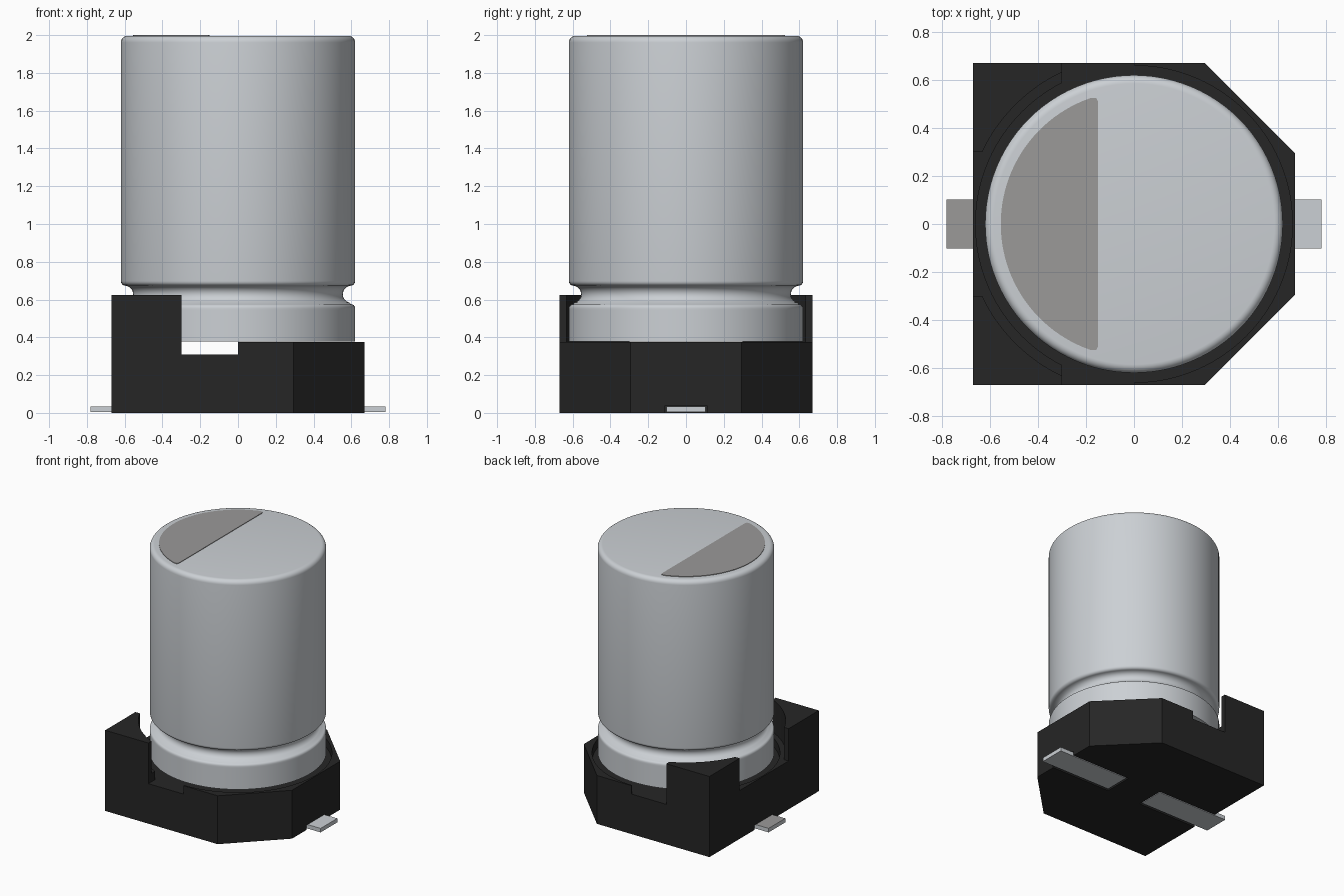
import bpy, bmesh
from math import sin, cos, pi, radians, atan2, sqrt

if "Cube" in bpy.data.objects:
    bpy.data.objects.remove(bpy.data.objects["Cube"], do_unlink=True)


def material(name, r, g, b):
    m = bpy.data.materials.new(name)
    m.use_nodes = True
    m.diffuse_color = (r, g, b, 1)
    bsdf = next(n for n in m.node_tree.nodes if n.type == 'BSDF_PRINCIPLED')
    bsdf.inputs["Base Color"].default_value = (r, g, b, 1)
    return m


ALUMINIUM = material("aluminium", 0.60, 0.63, 0.66)
PLASTIC = material("black plastic", 0.019, 0.019, 0.019)
GREY = material("marking grey", 0.325, 0.322, 0.318)


def finish(name, bm, *mats):
    bmesh.ops.recalc_face_normals(bm, faces=bm.faces)
    mesh = bpy.data.meshes.new(name)
    bm.to_mesh(mesh)
    bm.free()
    obj = bpy.data.objects.new(name, mesh)
    bpy.context.collection.objects.link(obj)
    for m in mats:
        mesh.materials.append(m)
    return obj


def prism(name, outline, z0, z1, *mats):
    bm = bmesh.new()
    face = bm.faces.new([bm.verts.new((x, y, z0)) for x, y in outline])
    ext = bmesh.ops.extrude_face_region(bm, geom=[face])["geom"]
    for v in ext:
        if isinstance(v, bmesh.types.BMVert):
            v.co.z = z1
    return finish(name, bm, *mats)


def box(name, x0, x1, y0, y1, z0, z1, *mats):
    return prism(name, [(x0, y0), (x1, y0), (x1, y1), (x0, y1)], z0, z1, *mats)


def arc(radius, a0, a1, n, cx=0, cy=0):
    steps = [a0 + (a1 - a0) * i / n for i in range(n + 1)]
    return [(cx + radius * cos(a), cy + radius * sin(a)) for a in steps]


def cut(obj, cutters):
    for c in cutters:
        c.hide_render = True
        mod = obj.modifiers.new("cut", 'BOOLEAN')
        mod.operation, mod.solver, mod.object = 'DIFFERENCE', 'EXACT', c
    deps = bpy.context.evaluated_depsgraph_get()
    mesh = bpy.data.meshes.new_from_object(obj.evaluated_get(deps))
    obj.modifiers.clear()
    obj.data = mesh
    for c in cutters:
        bpy.data.objects.remove(c, do_unlink=True)


def smooth(obj):
    bpy.ops.object.select_all(action='DESELECT')
    obj.select_set(True)
    bpy.context.view_layer.objects.active = obj
    bpy.ops.object.shade_smooth_by_angle(angle=radians(35))


# Plastic base: square with two chamfered corners
H, C = 0.67, 0.295          # half width, chamfer start
RIM, FLOOR = 0.375, 0.31    # rim height, recess floor height
base = prism("base", [(-H, -H), (C, -H), (H, -C), (H, C), (C, H), (-H, H)], 0, RIM, PLASTIC)
cutters = [
    prism("recess_cutter", arc(0.66, 0, 2 * pi, 96)[:-1], FLOOR, 1),
    box("vent_cutter", -0.3, 0, -1, 1, FLOOR, 1),
    box("left_slot_cutter", 0.15, 1, -0.115, 0.115, -1, 0.036),
    box("right_slot_cutter", -1, -0.15, -0.115, 0.115, -1, 0.036),
]
cut(base, cutters)
smooth(base)

# Corner posts with a hollow inner face
edge = sqrt(0.70 ** 2 - 0.3 ** 2)
start = atan2(0.3, -edge)
end = atan2(edge, -0.3)
quarter = [(-0.3, H), (-H, H), (-H, 0.3)] + arc(0.70, start, end, 16)
for name, side in (("back_post", 1), ("front_post", -1)):
    smooth(prism(name, [(x, y * side) for x, y in quarter], RIM, 0.625, PLASTIC))

# Flat leads; the marked one has a grey upper face
for name, side in (("left_lead", 1), ("right_lead", -1)):
    x0, x1 = sorted((0.16 * side, 0.78 * side))
    lead = box(name, x0, x1, -0.102, 0.102, 0.004, 0.035, ALUMINIUM, GREY)
    for f in lead.data.polygons:
        f.material_index = int(side < 0 and f.normal.z > 0.5)

# Can: lathed profile with rolled groove and rounded top edge
R, TOP = 0.62, 1.996
profile = [(0, 0.378), (R, 0.378), (R, 0.545)]
profile += arc(0.02, 0, pi / 2, 4, R - 0.02, 0.555)
profile += arc(0.045, 1.5 * pi, 0.5 * pi, 12, 0.6, 0.628)[1:-1]
profile += arc(0.025, -pi / 2, 0, 5, R - 0.025, 0.698)
profile += arc(0.035, 0, pi / 2, 6, R - 0.035, TOP - 0.035) + [(0, TOP)]
bm = bmesh.new()
verts = [bm.verts.new((r, 0, z)) for r, z in profile]
edges = [bm.edges.new(pair) for pair in zip(verts, verts[1:])]
bmesh.ops.spin(bm, geom=verts + edges, cent=(0, 0, 0), axis=(0, 0, 1),
               angle=2 * pi, steps=96, use_merge=True)
bmesh.ops.remove_doubles(bm, verts=bm.verts, dist=0.0001)
smooth(finish("can", bm, ALUMINIUM))

# Polarity marking: thin circular segment on the can top
half = pi - atan2(0.52, -0.18)
segment = arc(0.555, pi - half, pi + half, 48)
corner = segment[0][1]
segment = [(-0.15, corner - 0.015), (-0.157, corner)] + segment \
    + [(-0.157, -corner), (-0.15, 0.015 - corner)]
prism("polarity_mark", segment, TOP - 0.002, 2.0, GREY)
